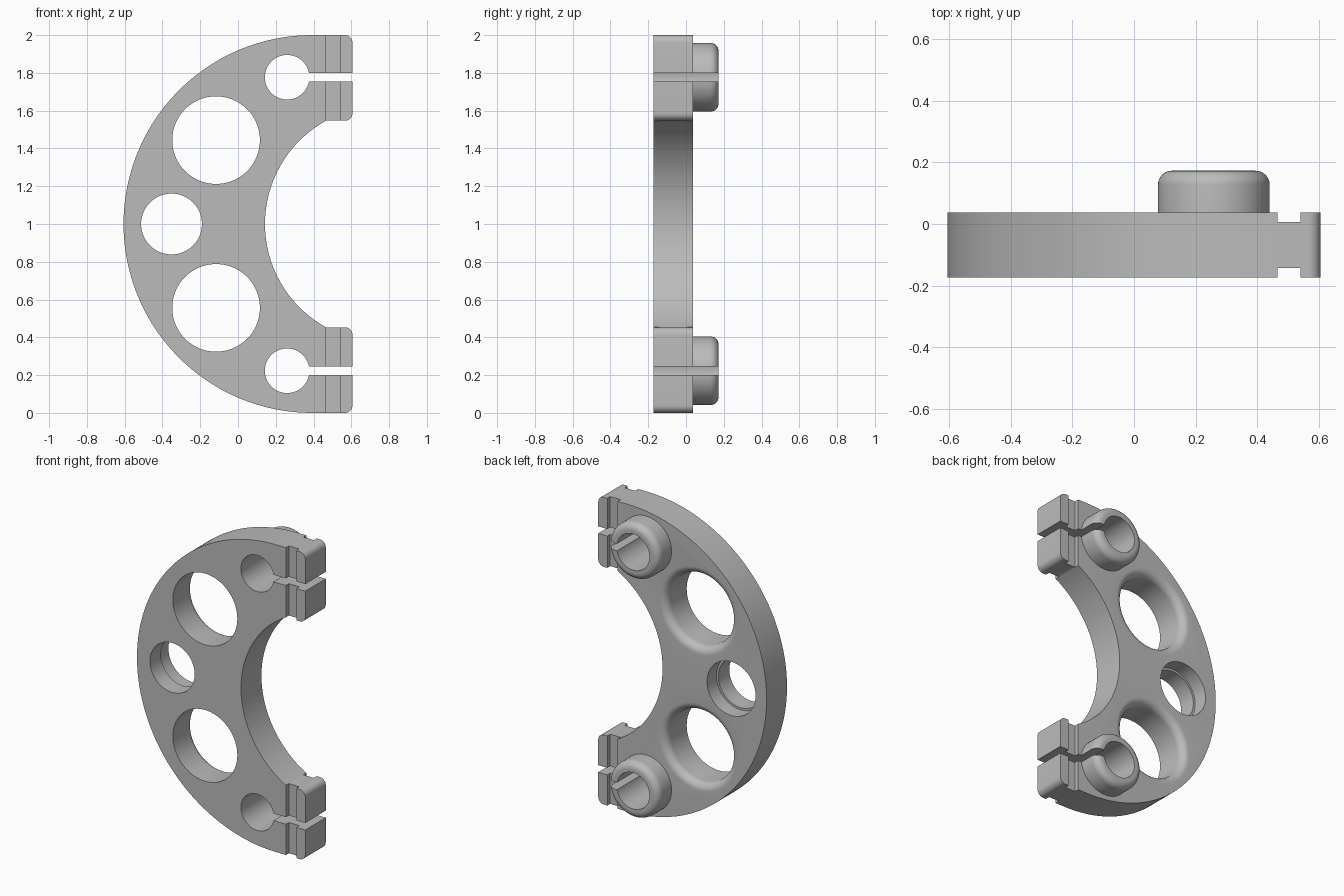
import bpy, bmesh
from math import sin, cos, pi, radians, asin

if "Cube" in bpy.data.objects:
    bpy.data.objects.remove(bpy.data.objects["Cube"])

FRONT, BACK, TOP = -0.173, 0.037, 0.173   # plate faces and boss end, along y
CLAMP = 0.777                             # clamp bore height from the middle

grey = bpy.data.materials.new("plain grey")
grey.use_nodes = True
colour = (0.5, 0.5, 0.5, 1)
grey.diffuse_color = colour
grey.node_tree.nodes["Principled BSDF"].inputs["Base Color"].default_value = colour


def finish(name, bm):
    bmesh.ops.recalc_face_normals(bm, faces=bm.faces)
    mesh = bpy.data.meshes.new(name)
    bm.to_mesh(mesh)
    bm.free()
    mesh.materials.append(grey)
    ob = bpy.data.objects.new(name, mesh)
    bpy.context.collection.objects.link(ob)
    return ob


def arc(cx, cz, r, a, b, n):
    return [(cx + r * cos(a + (b - a) * i / n), cz + r * sin(a + (b - a) * i / n))
            for i in range(n + 1)]


def lathe(name, cx, cz, profile, closed=False, n=96):
    """Turn a (radius, y) profile about an axis along y."""
    bm = bmesh.new()
    rings = [[bm.verts.new((cx + r * cos(2 * pi * k / n), y, cz + r * sin(2 * pi * k / n)))
              for k in range(n)] for r, y in profile]
    pairs = list(zip(rings, rings[1:]))
    if closed:
        pairs.append((rings[-1], rings[0]))
    else:
        bm.faces.new(rings[0])
        bm.faces.new(rings[-1])
    for a, b in pairs:
        for k in range(n):
            j = (k + 1) % n
            bm.faces.new((a[k], a[j], b[j], b[k]))
    return finish(name, bm)


def box(name, x, y, z):
    bm = bmesh.new()
    bmesh.ops.create_cube(bm, size=1)
    for v in bm.verts:
        v.co = [(lo + hi) / 2 + c * (hi - lo) for c, (lo, hi) in zip(v.co, (x, y, z))]
    return finish(name, bm)


def cut(ob, cutter):
    cutter.hide_render = True
    mod = ob.modifiers.new("cut", 'BOOLEAN')
    mod.operation, mod.solver, mod.object = 'DIFFERENCE', 'EXACT', cutter
    deps = bpy.context.evaluated_depsgraph_get()
    mesh = bpy.data.meshes.new_from_object(ob.evaluated_get(deps))
    ob.modifiers.clear()
    ob.data = mesh
    bpy.data.objects.remove(cutter)


def slot(s):
    z = 1 + s * CLAMP
    return box("slot_cutter", (0.26, 0.8), (-0.4, 0.4), (z - 0.023, z + 0.023))


# Crescent outline: outer arc, square pads with rounded corners, inner arc
pad_in, pad_out, corner = 0.547, 0.606, 0.04
inner_x, inner_r = 0.767, 0.624
half = asin(pad_in / inner_r)
outline = arc(0.394, 1, 1, pi / 2, 3 * pi / 2, 128)
outline += arc(pad_out - corner, corner, corner, -pi / 2, 0, 8)
outline += arc(pad_out - corner, 1 - pad_in - corner, corner, 0, pi / 2, 8)
outline += arc(inner_x, 1, inner_r, pi + half, pi - half, 64)
outline += arc(pad_out - corner, 1 + pad_in + corner, corner, -pi / 2, 0, 8)
outline += arc(pad_out - corner, 2 - corner, corner, 0, pi / 2, 8)

bm = bmesh.new()
face = bm.faces.new([bm.verts.new((x, FRONT, z)) for x, z in outline])
ext = bmesh.ops.extrude_face_region(bm, geom=[face])
for v in ext["geom"]:
    if isinstance(v, bmesh.types.BMVert):
        v.co.y = BACK
plate = finish("crescent_plate", bm)

# Middle hole, stepped wider toward the back
cut(plate, lathe("hole_cutter", -0.352, 1,
                 [(0.161, -0.3), (0.161, -0.06), (0.175, -0.06), (0.175, 0.3)]))

# Grooves across the front and back beside the pads
for y in ((FRONT - 0.1, FRONT + 0.03), (BACK - 0.03, BACK + 0.1)):
    cut(plate, box("groove_cutter", (0.466, 0.541), y, (-0.2, 2.2)))

parts = [plate]
for s, side in ((1, "upper"), (-1, "lower")):
    # Large hole with a rounded lip at the back
    r, lip = 0.232, 0.05
    flare = [(x, y) for x, y in arc(r + lip, BACK - lip, lip, pi, pi / 2, 8)]
    cut(plate, lathe("hole_cutter", -0.116, 1 + s * 0.444,
                     [(r, -0.3)] + flare + [(r + lip, 0.3)]))
    # Clamp bore and its slot
    cut(plate, lathe("bore_cutter", 0.26, 1 + s * CLAMP, [(0.118, -0.3), (0.118, 0.3)]))
    cut(plate, slot(s))
    # Split collar behind the bore
    rim = arc(0.182 - 0.045, TOP - 0.045, 0.045, pi / 2, 0, 8)
    collar = lathe(side + "_collar", 0.26, 1 + s * CLAMP,
                   [(0.118, BACK), (0.118, TOP)] + rim + [(0.182, BACK)], closed=True)
    cut(collar, slot(s))
    parts.append(collar)

bpy.ops.object.select_all(action='DESELECT')
for ob in parts:
    ob.select_set(True)
bpy.context.view_layer.objects.active = plate
bpy.ops.object.shade_smooth_by_angle(angle=radians(30))
